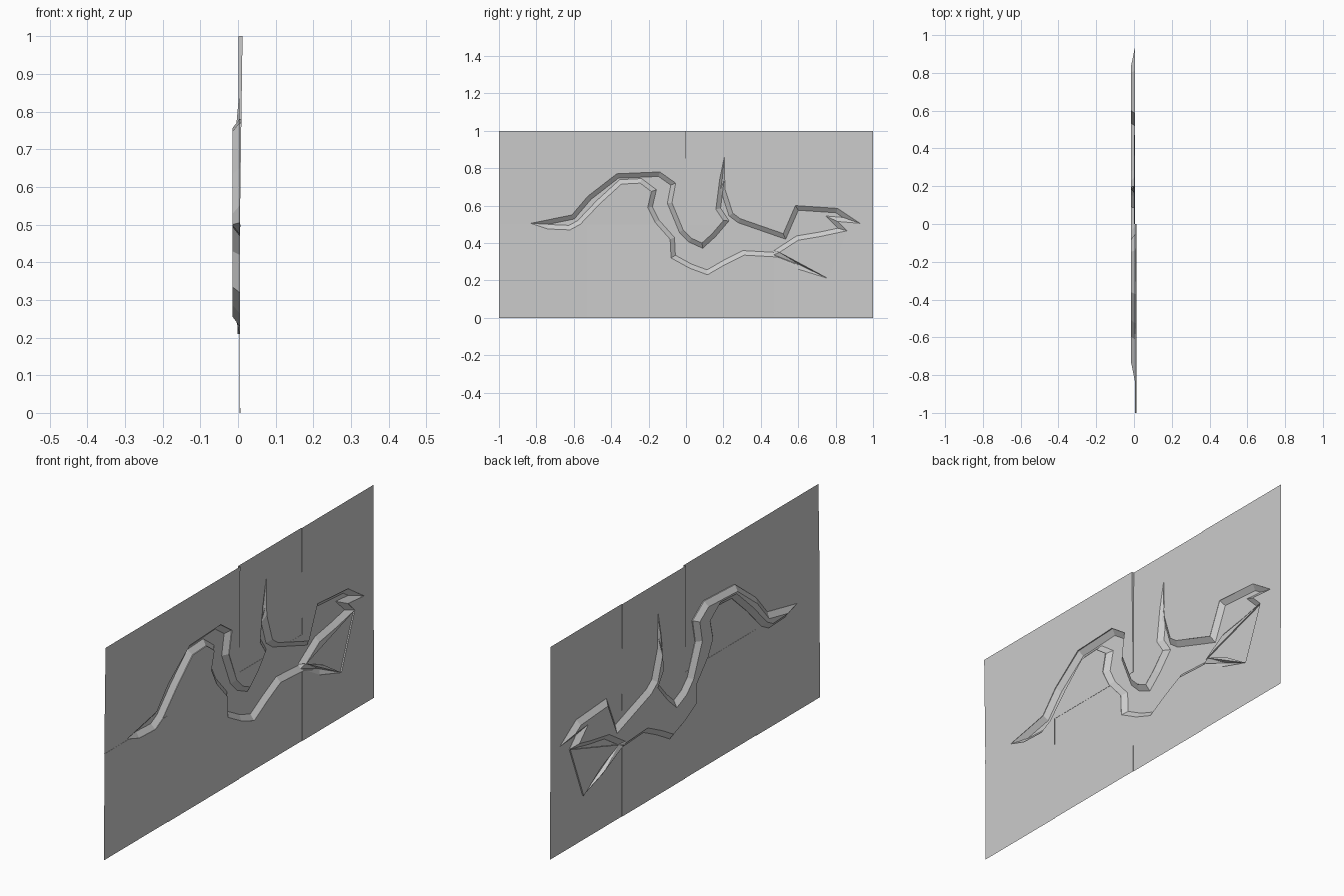
import bpy, bmesh
from mathutils import Vector
from mathutils.geometry import delaunay_2d_cdt, intersect_point_line

if "Cube" in bpy.data.objects:
    bpy.data.objects.remove(bpy.data.objects["Cube"])

# Outline of the winding creature in (y, z), clockwise from the left tip
OUT = [Vector(p) for p in [
    (-.83, .505), (-.61, .55), (-.525, .65), (-.37, .77), (-.14, .78), (-.055, .72),
    (-.075, .615), (-.015, .47), (.03, .425), (.085, .40), (.14, .45), (.20, .52),
    (.16, .58), (.18, .74), (.205, .86), (.208, .69), (.25, .56), (.29, .53),
    (.52, .45), (.585, .60), (.81, .585), (.93, .505), (.81, .515), (.86, .465),
    (.72, .435), (.60, .415), (.50, .35), (.63, .295), (.76, .21), (.60, .26),
    (.49, .325), (.31, .335), (.21, .285), (.115, .23), (.02, .265), (-.08, .32),
    (-.085, .42), (-.165, .51), (-.205, .59), (-.185, .675), (-.245, .72),
    (-.345, .715), (-.46, .61), (-.565, .50), (-.62, .47), (-.74, .475)]]
WIDTH, DEPTH = .024, .019
WEB = [Vector(p) for p in [(.86, .465), (.76, .21), (.50, .35)]]

# Wall blocks: name, y range, z range, x at the bottom and top
PANELS = [("upper_left", -1, 0, .5, 1, .005, .012), ("upper_middle", 0, .47, .5, 1, .004, .001),
          ("right", .47, 1, 0, 1, .006, .004), ("lower_middle", 0, .47, 0, .5, .004, .005),
          ("lower_centre", -.53, 0, 0, .5, .006, .004), ("lower_left", -1, -.53, 0, .5, .004, .006)]


def inside(p, poly):
    hit = False
    for a, b in zip(poly, poly[1:] + poly[:1]):
        if (a.y > p.y) != (b.y > p.y) and p.x < a.x + (p.y - a.y) * (b.x - a.x) / (b.y - a.y):
            hit = not hit
    return hit


def border_distance(p):
    best = 9
    for a, b in zip(OUT, OUT[1:] + OUT[:1]):
        q, t = intersect_point_line(p, a, b)
        q = a.lerp(b, min(max(t, 0), 1))
        best = min(best, (p - q.to_2d()).length)
    return best


def inset(i):
    a, b, c = OUT[i - 1], OUT[i], OUT[(i + 1) % len(OUT)]
    d1, d2 = (b - a).normalized(), (c - b).normalized()
    n1, n2 = Vector((d1.y, -d1.x)), Vector((d2.y, -d2.x))
    m = (n1 + n2).normalized()
    return b + m * min(WIDTH / max(m.dot(n1), .05), .12)


# Flat layout: block borders, creature outline, its raised plateau, web edge
pts, edges = [], []


def add_loop(loop):
    n = len(pts)
    pts.extend(loop)
    edges.extend((n + i, n + (i + 1) % len(loop)) for i in range(len(loop)))


for _, y0, y1, z0, z1, _, _ in PANELS:
    add_loop([Vector(p) for p in ((y0, z0), (y1, z0), (y1, z1), (y0, z1))])
add_loop(OUT)
tops = [inset(i) for i in range(len(OUT))]
add_loop([p if inside(p, OUT) else OUT[i] for i, p in enumerate(tops)])
add_loop(WEB)
verts, _, faces, *_ = delaunay_2d_cdt(pts, edges, [], 0, 1e-5)


def group_of(c):
    if inside(c, OUT):
        return "creature_relief"
    if inside(c, WEB):
        return "claw_web"
    for name, y0, y1, z0, z1, _, _ in PANELS:
        if y0 <= c.x <= y1 and z0 <= c.y <= z1:
            return name + "_block"


def depth(group, p):
    if group == "creature_relief":
        return .004 - DEPTH * (min(border_distance(p) / WIDTH, 1) if inside(p, OUT) else 0)
    if group == "claw_web":
        return -.001
    _, _, _, z0, z1, xa, xb = next(q for q in PANELS if q[0] + "_block" == group)
    return xa + (xb - xa) * (p.y - z0) / (z1 - z0)


# Split the layout into parts and note which parts share each edge
parts, shared = {}, {}
for f in faces:
    g = group_of(sum((verts[i] for i in f), Vector((0, 0))) / len(f))
    if g is None:
        continue
    parts.setdefault(g, []).append(list(f)[::-1])
    for i, j in zip(f, list(f[1:]) + [f[0]]):
        shared.setdefault((min(i, j), max(i, j)), set()).add(g)


def make(name, polys):
    bm = bmesh.new()
    for poly in polys:
        bm.faces.new([bm.verts.new(p) for p in poly])
    bmesh.ops.remove_doubles(bm, verts=bm.verts, dist=1e-5)
    me = bpy.data.meshes.new(name)
    bm.to_mesh(me)
    bm.free()
    ob = bpy.data.objects.new(name, me)
    bpy.context.collection.objects.link(ob)
    return ob


def place(g, i):
    return Vector((depth(g, verts[i]), verts[i].x, verts[i].y))


for g, fs in parts.items():
    make(g, [[place(g, i) for i in f] for f in fs])

# Narrow step walls between neighbouring parts
steps = []
for (i, j), gs in shared.items():
    if len(gs) == 2:
        a, b = sorted(gs)
        steps.append([place(a, i), place(a, j), place(b, j), place(b, i)])
make("step_walls", steps)
